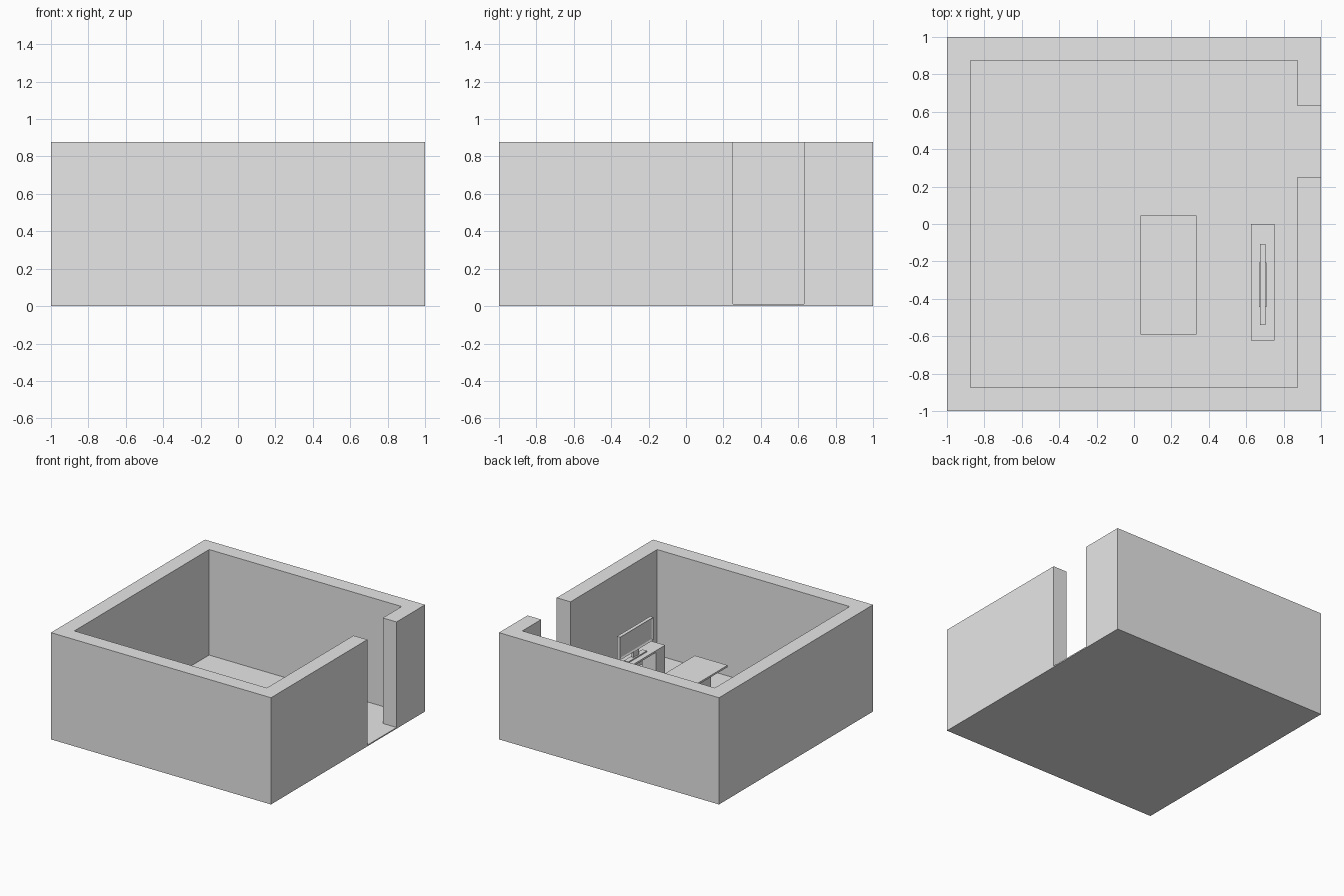
import bpy
import bmesh
from mathutils import Vector

cube = bpy.data.objects.get("Cube")
if cube:
    bpy.data.objects.remove(cube, do_unlink=True)

grey = bpy.data.materials.new("plain_grey")
grey.use_nodes = True
colour = (0.8, 0.8, 0.8, 1.0)
grey.diffuse_color = colour
grey.node_tree.nodes["Principled BSDF"].inputs["Base Color"].default_value = colour


def finish(name, bm):
    bmesh.ops.recalc_face_normals(bm, faces=bm.faces)
    mesh = bpy.data.meshes.new(name)
    bm.to_mesh(mesh)
    bm.free()
    mesh.materials.append(grey)
    obj = bpy.data.objects.new(name, mesh)
    bpy.context.collection.objects.link(obj)
    return obj


def prism(name, outline, z0, z1):
    """Extrude a flat outline from z0 up to z1."""
    bm = bmesh.new()
    face = bm.faces.new([bm.verts.new((x, y, z0)) for x, y in outline])
    new = bmesh.ops.extrude_face_region(bm, geom=[face])["geom"]
    verts = [v for v in new if isinstance(v, bmesh.types.BMVert)]
    bmesh.ops.translate(bm, verts=verts, vec=Vector((0, 0, z1 - z0)))
    return finish(name, bm)


def box(name, xs, ys, zs):
    (x0, x1), (y0, y1) = xs, ys
    return prism(name, [(x0, y0), (x1, y0), (x1, y1), (x0, y1)], *zs)


# Room: thin floor and one continuous wall with a doorway gap
FLOOR = 0.01
OUT, INN = 1.0, 0.875
DOOR = (0.25, 0.63)
box("floor", (-OUT, OUT), (-OUT, OUT), (0, FLOOR))
wall = [(OUT, DOOR[0]), (INN, DOOR[0]), (INN, -INN), (-INN, -INN),
        (-INN, INN), (INN, INN), (INN, DOOR[1]), (OUT, DOOR[1]),
        (OUT, OUT), (-OUT, OUT), (-OUT, -OUT), (OUT, -OUT)]
prism("walls", wall, FLOOR, 0.877)

# Low table: thin top on a pedestal
box("table_top", (0.035, 0.333), (-0.59, 0.045), (0.245, 0.26))
box("table_pedestal", (0.125, 0.245), (-0.5, -0.045), (FLOOR, 0.245))

# Screen bench: thin top on two end legs
bench_x = (0.625, 0.75)
box("bench_top", bench_x, (-0.622, 0), (0.24, 0.255))
for name, ys in (("bench_front_leg", (-0.622, -0.5)), ("bench_back_leg", (-0.122, 0))):
    box(name, bench_x, ys, (FLOOR, 0.24))

# Screen stand: flat foot and short neck
box("screen_foot", (0.668, 0.708), (-0.445, -0.205), (0.255, 0.265))
box("screen_neck", (0.68, 0.697), (-0.36, -0.29), (0.265, 0.315))

# Screen with a recessed panel facing the room
screen = box("screen", (0.674, 0.703), (-0.54, -0.108), (0.315, 0.503))
bm = bmesh.new()
bm.from_mesh(screen.data)
front = min(bm.faces, key=lambda f: f.calc_center_median().x)
bmesh.ops.inset_region(bm, faces=[front], thickness=0.018)
bmesh.ops.translate(bm, verts=front.verts, vec=Vector((0.008, 0, 0)))
bm.to_mesh(screen.data)
bm.free()
